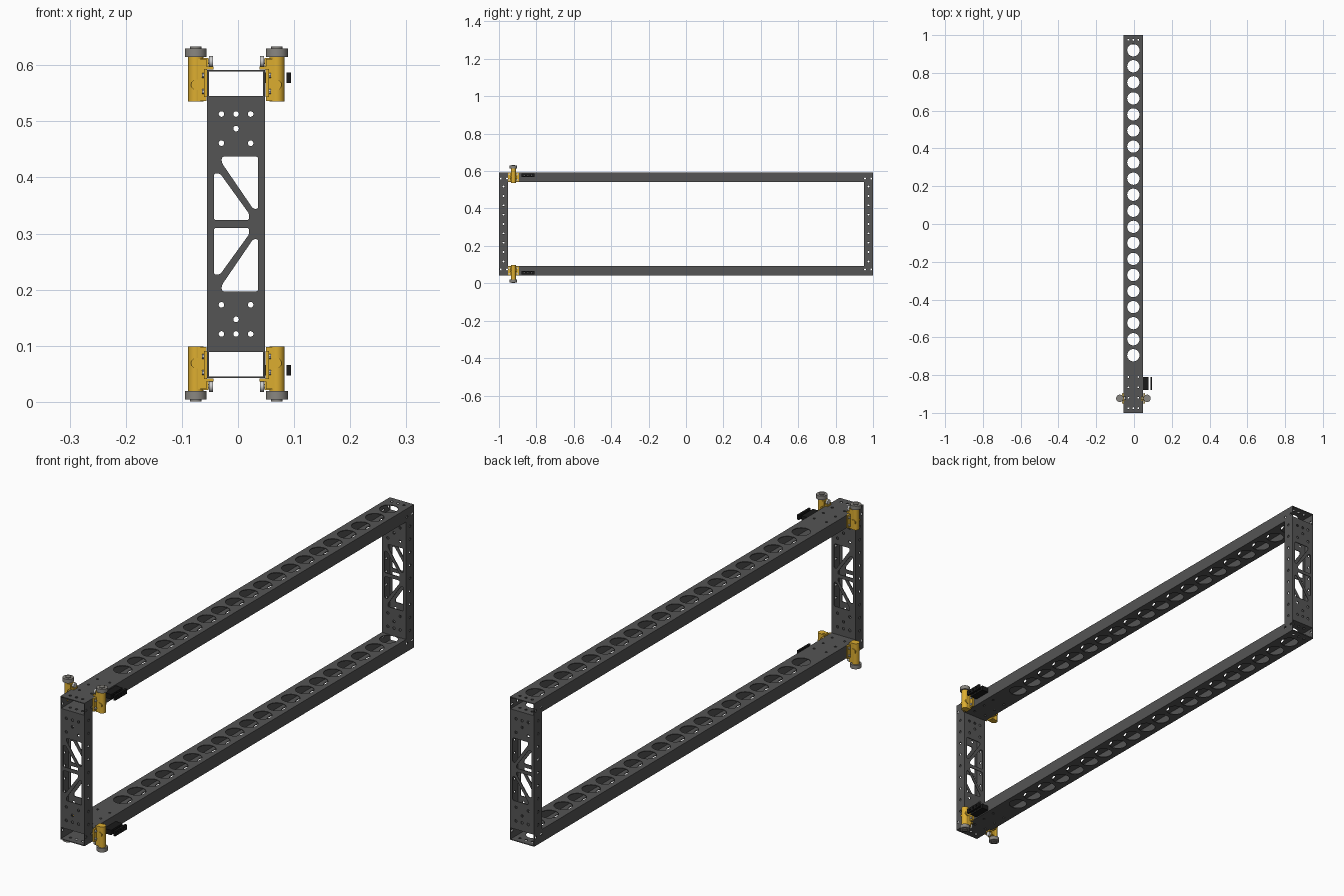
import bpy, bmesh
from math import pi
from mathutils import Matrix, Vector

if "Cube" in bpy.data.objects:
    bpy.data.objects.remove(bpy.data.objects["Cube"])

CX, CZ = -0.0035, 0.317          # symmetry centre of the frame
HW, BH, WALL = 0.0515, 0.049, 0.003
ROT = {'z': Matrix(), 'x': Matrix.Rotation(pi / 2, 4, 'Y'), 'y': Matrix.Rotation(pi / 2, 4, 'X')}


def material(name, rgb):
    m = bpy.data.materials.new(name)
    m.diffuse_color = (*rgb, 1)
    m.use_nodes = True
    m.node_tree.nodes["Principled BSDF"].inputs["Base Color"].default_value = m.diffuse_color
    return m


dark = material("dark_metal", (0.09, 0.09, 0.09))
gold = material("gold_anodised", (0.72, 0.42, 0.03))
black = material("black_plastic", (0.01, 0.01, 0.01))
steel = material("roller_grey", (0.25, 0.24, 0.22))
pale = material("pale_steel", (0.55, 0.55, 0.55))


def finish(bm, name, mat=None, smooth=False):
    bmesh.ops.recalc_face_normals(bm, faces=bm.faces)
    me = bpy.data.meshes.new(name)
    bm.to_mesh(me)
    bm.free()
    ob = bpy.data.objects.new(name, me)
    bpy.context.collection.objects.link(ob)
    if mat:
        me.materials.append(mat)
    if smooth:
        bpy.ops.object.select_all(action='DESELECT')
        ob.select_set(True)
        bpy.context.view_layer.objects.active = ob
        bpy.ops.object.shade_smooth_by_angle()
    return ob


def box(bm, lo, hi):
    lo, hi = Vector(lo), Vector(hi)
    bmesh.ops.create_cube(bm, size=1, matrix=Matrix.Translation((lo + hi) / 2) @ Matrix.Diagonal((*(hi - lo), 1)))


def cyl(bm, c, r, length, axis='z', seg=32, r2=None):
    bmesh.ops.create_cone(bm, cap_ends=True, segments=seg, radius1=r, radius2=r if r2 is None else r2,
                          depth=length, matrix=Matrix.Translation(c) @ ROT[axis])


def cut(ob, bm):
    cutter = finish(bm, "cutter")
    cutter.hide_render = True
    mod = ob.modifiers.new("cut", 'BOOLEAN')
    mod.operation, mod.solver, mod.object = 'DIFFERENCE', 'EXACT', cutter
    bpy.context.view_layer.objects.active = ob
    bpy.ops.object.modifier_apply(modifier="cut")
    bpy.data.objects.remove(cutter)


def tube(name, place, half_len):
    # rectangular hollow section; place(x, t, l) maps section and length to world
    bm = bmesh.new()
    rings = []
    for l in (-half_len, half_len):
        for inset in (0, WALL):
            a, b = HW - inset, BH / 2 - inset
            rings.append([bm.verts.new(place(x, t, l)) for x, t in ((-a, -b), (a, -b), (a, b), (-a, b))])
    for p, q in ((0, 1), (2, 3), (0, 2), (1, 3)):
        for i in range(4):
            j = (i + 1) % 4
            bm.faces.new((rings[p][i], rings[p][j], rings[q][j], rings[q][i]))
    return finish(bm, name, dark)


def prism(bm, pts, y0, y1, radius):
    # rounded polygon in xz, extruded along y
    sub = bmesh.new()
    sub.faces.new([sub.verts.new((x, y0, z)) for x, z in pts])
    bmesh.ops.bevel(sub, geom=sub.verts[:], offset=radius, segments=4, profile=0.5, affect='VERTICES')
    ext = bmesh.ops.extrude_face_region(sub, geom=sub.faces[:])
    bmesh.ops.translate(sub, vec=(0, y1 - y0, 0), verts=[v for v in ext['geom'] if isinstance(v, bmesh.types.BMVert)])
    me = bpy.data.meshes.new("tmp")
    sub.to_mesh(me)
    sub.free()
    bm.from_mesh(me)
    bpy.data.meshes.remove(me)


# long beams with lightening holes
for s, name in ((1, "upper_beam"), (-1, "lower_beam")):
    zc = CZ + s * 0.25
    beam = tube(name, lambda x, t, l: (CX + x, l, zc + t), 1.0)
    bm = bmesh.new()
    for i in range(20):
        cyl(bm, (CX, 0.92 - 0.085 * i, zc), 0.0325, 0.1)
    for y in (-0.81, -0.865, -0.92):
        for dx in (-0.026, 0.026):
            cyl(bm, (CX + dx, y, zc), 0.0045, 0.1, seg=16)
    for y in (-0.975, 0.975):
        for dx in (-0.026, 0, 0.026):
            cyl(bm, (CX + dx, y, zc), 0.005, 0.1, seg=16)
    cut(beam, bm)
    bm = bmesh.new()
    for y in (-0.99, -0.957, 0.957, 0.99):
        cyl(bm, (CX, y, CZ + s * 0.243), 0.005, 0.2, 'x', 16)
    cut(beam, bm)

# end posts with truss cut-outs
TRUSS = (((-0.029, 0.437), (0.036, 0.437), (0.036, 0.293), (0.027, 0.293), (-0.029, 0.424)),)
UPPER_RIGHT = [(-0.029, 0.437), (0.036, 0.437), (0.036, 0.344), (0.027, 0.344), (-0.029, 0.426)]
UPPER_LEFT = [(-0.043, 0.407), (-0.032, 0.407), (0.020, 0.335), (0.020, 0.324), (-0.043, 0.324)]
for s, name in ((-1, "front_post"), (1, "rear_post")):
    yc = s * 0.9755
    post = tube(name, lambda x, t, l: (CX + x, yc + t, CZ + l), 0.2255)
    bm = bmesh.new()
    for k in (1, -1):
        for pts in (UPPER_RIGHT, UPPER_LEFT):
            prism(bm, [(x, CZ + k * (z - CZ)) for x, z in pts], yc - 0.06, yc + 0.06, 0.004)
        for dx, dz in ((-0.026, 0.196), (0, 0.196), (0.026, 0.196), (0, 0.17), (-0.026, 0.144), (0.026, 0.144)):
            cyl(bm, (CX + dx, yc, CZ + k * dz), 0.005, 0.12, 'y', 16)
    cut(post, bm)
    bm = bmesh.new()
    for i in range(-4, 5):
        cyl(bm, (CX, yc, CZ + 0.05 * i), 0.005, 0.2, 'x', 16)
    cut(post, bm)

# roller units, designed for the upper right corner and mirrored to all four
YR, XR = -0.923, 0.0722


def corner_part(name, mat, sx, sz, build):
    bm = bmesh.new()
    build(bm)
    bmesh.ops.transform(bm, verts=bm.verts, matrix=Matrix.Translation((CX + 0.0005, YR, CZ)) @ Matrix.Diagonal((sx, 1, sz, 1)))
    finish(bm, name, mat, True)


def bracket(bm):
    box(bm, (0.052, -0.029, 0.226), (0.058, 0.029, 0.276))    # mounting plate
    box(bm, (0.053, -0.013, 0.219), (0.068, 0.013, 0.294))    # web
    cyl(bm, (XR, 0, 0.258), 0.0135, 0.08)                     # barrel
    cyl(bm, (XR - 0.001, 0, 0.248), 0.0095, 0.031, 'y')       # cross boss
    box(bm, (0.041, -0.011, 0.2755), (0.06, 0.011, 0.281))    # arm over the beam
    box(bm, (0.05, -0.008, 0.28), (0.06, 0.008, 0.296))


def guide_roller(bm):
    cyl(bm, (XR, 0, 0.3055), 0.0195, 0.015)
    cyl(bm, (XR, 0, 0.3145), 0.010, 0.004)


def small_wheel(bm):
    cyl(bm, (0.0455, 0, 0.2895), 0.0095, 0.007, 'x')
    cyl(bm, (0.049, 0, 0.2895), 0.004, 0.014, 'x', 16)


def bolts(bm):
    for y in (-0.021, 0.021):
        for z in (0.236, 0.265):
            cyl(bm, (0.0595, y, z), 0.0045, 0.004, 'x', 12)


for sx, side in ((1, "right"), (-1, "left")):
    for sz, level in ((1, "upper"), (-1, "lower")):
        tag = f"{level}_{side}_"
        corner_part(tag + "roller_bracket", gold, sx, sz, bracket)
        corner_part(tag + "guide_roller", steel, sx, sz, guide_roller)
        corner_part(tag + "small_wheel", pale, sx, sz, small_wheel)
        corner_part(tag + "bracket_bolts", pale, sx, sz, bolts)

# black sensor blocks and their outer cover plates, right side only
for s, level in ((1, "upper"), (-1, "lower")):
    zc = CZ + s * 0.2605
    for part, x0, x1 in (("sensor_block", 0.048, 0.077), ("sensor_cover", 0.0865, 0.0945)):
        bm = bmesh.new()
        box(bm, (x0, -0.88, zc - 0.0095), (x1, -0.81, zc + 0.0095))
        ob = finish(bm, f"{level}_{part}", black)
        bm = bmesh.new()
        for y in (-0.865, -0.845, -0.825):
            cyl(bm, (0.07, y, zc), 0.004, 0.1, 'x', 12)
        cut(ob, bm)
